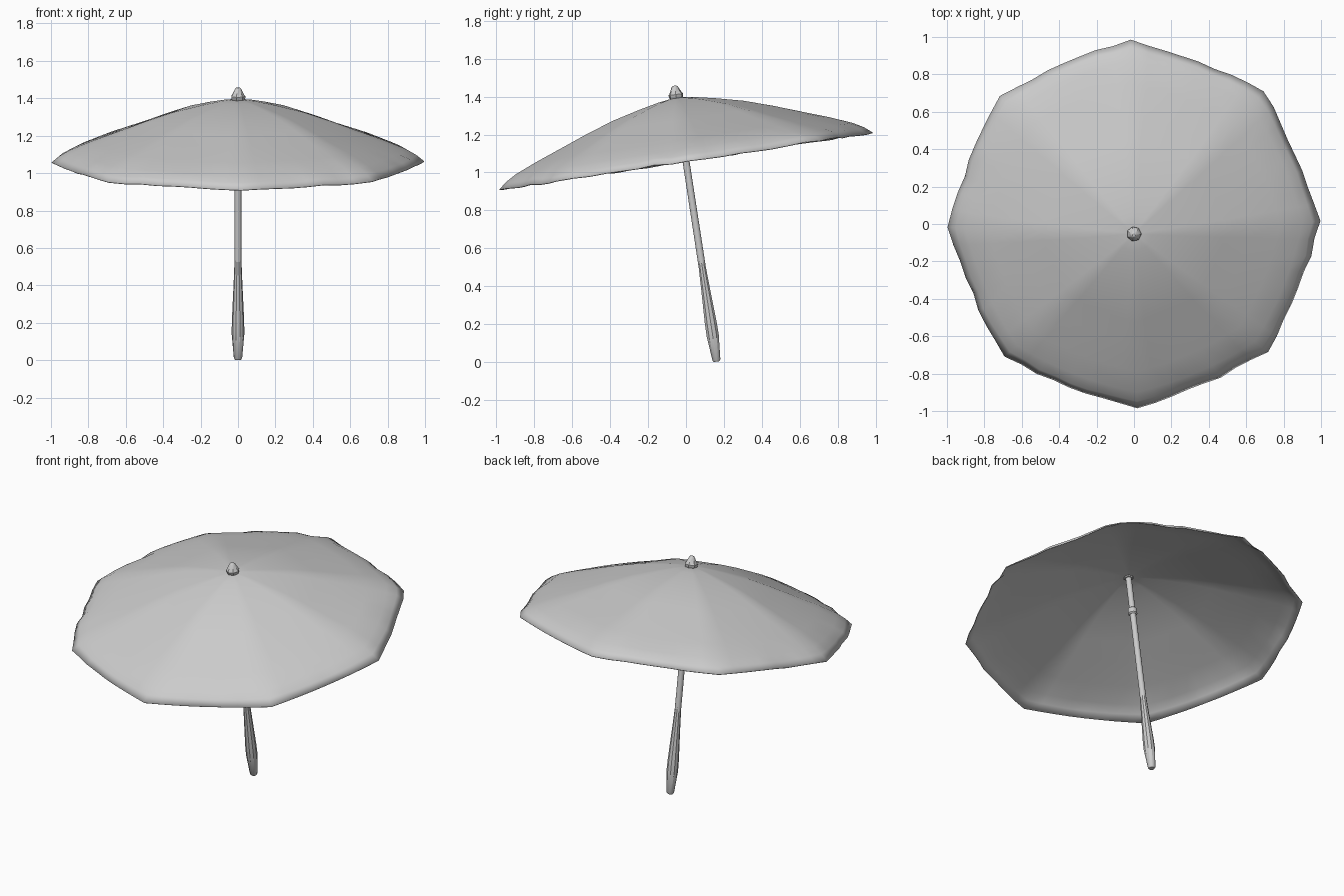
import bpy, bmesh, random
from math import sin, cos, pi, radians
from mathutils import Matrix, Vector

random.seed(4)
if "Cube" in bpy.data.objects:
    bpy.data.objects.remove(bpy.data.objects["Cube"])

# One plain grey for every part
grey = bpy.data.materials.new("light grey")
grey.use_nodes = True
grey.diffuse_color = (0.6, 0.6, 0.6, 1)
grey.node_tree.nodes["Principled BSDF"].inputs["Base Color"].default_value = (0.6, 0.6, 0.6, 1)

# The whole parasol leans forward about the centre of its rim
LEAN = Matrix.Translation((0, 0, 1.06)) @ Matrix.Rotation(radians(8.7), 4, 'X')


def finish(name, bm, angle):
    bmesh.ops.recalc_face_normals(bm, faces=bm.faces)
    mesh = bpy.data.meshes.new(name)
    bm.to_mesh(mesh)
    bm.free()
    obj = bpy.data.objects.new(name, mesh)
    bpy.context.collection.objects.link(obj)
    mesh.materials.append(grey)
    obj.matrix_world = LEAN
    bpy.ops.object.select_all(action='DESELECT')
    obj.select_set(True)
    bpy.context.view_layer.objects.active = obj
    bpy.ops.object.shade_smooth_by_angle(angle=radians(angle))
    return obj


def skin(bm, rings):
    for low, high in zip(rings, rings[1:]):
        n = len(low)
        for i in range(n):
            j = (i + 1) % n
            bm.faces.new((low[i], low[j], high[j], high[i]))


def turned(name, profile, sides, angle=35):
    """Closed solid turned from (radius, height) pairs."""
    bm = bmesh.new()
    rings = [[bm.verts.new((r * cos(2 * pi * i / sides), r * sin(2 * pi * i / sides), z))
              for i in range(sides)] for r, z in profile]
    skin(bm, rings)
    bm.faces.new(rings[0])
    bm.faces.new(rings[-1])
    return finish(name, bm, angle)


# Canopy: eight ribs, panels stretched nearly straight between them
RIBS, STEPS = 8, 8
rib_profile = [(0.1, 0.326), (0.2, 0.305), (0.35, 0.268), (0.5, 0.218), (0.63, 0.17),
               (0.78, 0.115), (0.9, 0.066), (0.955, 0.034), (0.997, 0.0)]
bm = bmesh.new()
count = RIBS * STEPS
wobble = [0 if i % STEPS == 0 else random.uniform(-0.008, 0.008) for i in range(count)]
rings = []
for k, (r, z) in enumerate(rib_profile):
    ring = []
    for i in range(count):
        t = (i % STEPS) / STEPS - 0.5
        chord = cos(pi / RIBS) / cos(t * 2 * pi / RIBS)
        bulge = 0.15 + 0.3 * (r > 0.7)
        rr = r * (chord + (1 - chord) * bulge)
        # hem rolls under between the ribs
        mid = 1 - (2 * t) ** 2
        if k == len(rib_profile) - 1:
            rr -= 0.012 * mid
        if k >= len(rib_profile) - 2:
            rr += wobble[i]
            z_off = wobble[i] * 0.7
        else:
            z_off = 0
        a = 2 * pi * i / count + radians(1)
        ring.append(bm.verts.new((rr * cos(a), rr * sin(a), z + z_off)))
    rings.append(ring)
skin(bm, rings)
apex = bm.verts.new((0, 0, 0.34))
for i in range(count):
    bm.faces.new((rings[0][i], rings[0][(i + 1) % count], apex))
canopy = finish("canopy", bm, 40)
cloth = canopy.modifiers.new("cloth thickness", 'SOLIDIFY')
cloth.thickness = 0.005
cloth.offset = -1

# Pole, grip, sliding collar and tip share the leaning axis
turned("pole", [(0.019, -0.68), (0.018, 0.33)], 12)
turned("grip", [(0.016, -1.07), (0.022, -1.062), (0.034, -0.93), (0.033, -0.86),
                (0.024, -0.67), (0.018, -0.52)], 10)
turned("collar", [(0.02, 0.06), (0.027, 0.067), (0.027, 0.1), (0.02, 0.107)], 12)
turned("tip", [(0.026, 0.325), (0.038, 0.34), (0.04, 0.355), (0.034, 0.362),
               (0.017, 0.396), (0.008, 0.402)], 7, 30)
